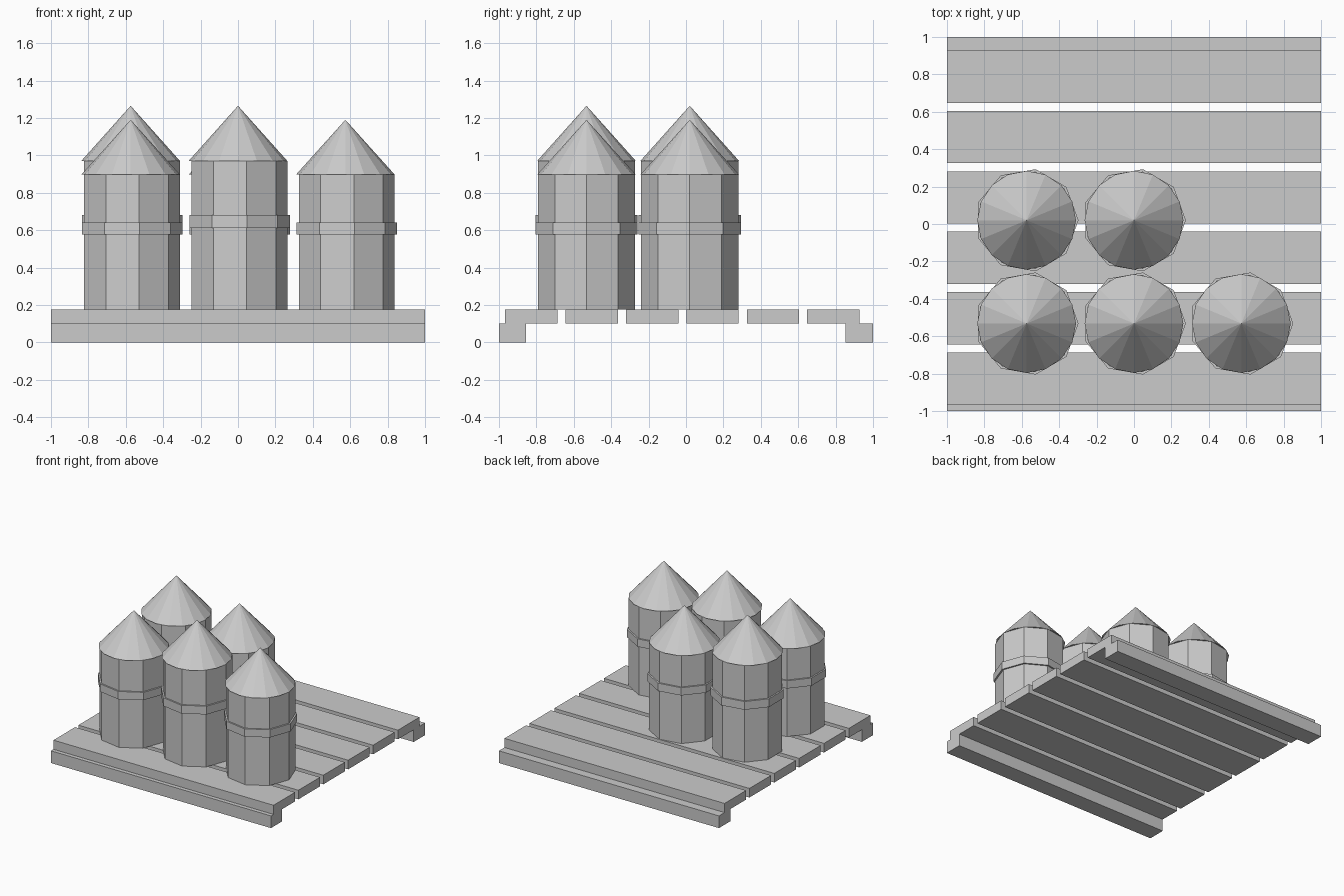
import bpy
from math import pi

if "Cube" in bpy.data.objects:
    bpy.data.objects.remove(bpy.data.objects["Cube"])


def box(name, x0, x1, y0, y1, z0, z1):
    bpy.ops.mesh.primitive_cube_add(size=1, location=((x0 + x1) / 2, (y0 + y1) / 2, (z0 + z1) / 2))
    ob = bpy.context.object
    ob.name = name
    ob.scale = (x1 - x0, y1 - y0, z1 - z0)
    bpy.ops.object.transform_apply(location=False, rotation=False, scale=True)


def taper(name, x, y, r0, r1, z0, z1, sides):
    # first vertex is turned to face +x
    bpy.ops.mesh.primitive_cone_add(vertices=sides, radius1=r0, radius2=r1, depth=z1 - z0,
                                    location=(x, y, (z0 + z1) / 2), rotation=(0, 0, -pi / 2))
    bpy.context.object.name = name


# pallet runners under the front and back edges
box("front_runner", -1, 1, -1, -0.855, 0, 0.1)
box("back_runner", -1, 1, 0.853, 1, 0, 0.1)

# pallet slats
for i in range(6):
    y = -0.967 + 0.323 * i
    box(f"slat_{i + 1}", -1, 1, y, y + 0.28, 0.1, 0.175)

# canisters: alternating tall and short, with a band and a pointed cap
spots = [(-1, 0), (0, 0), (1, 0), (-1, 1), (0, 1)]
for n, (col, row) in enumerate(spots, 1):
    x, y = 0.574 * col, -0.532 + 0.552 * row
    tall = (col + row) % 2 == 0
    top, tip = (0.97, 1.265) if tall else (0.897, 1.19)
    b0, b1 = (0.612, 0.68) if tall else (0.576, 0.64)
    taper(f"canister_body_{n}", x, y, 0.264, 0.264, 0.175, top, 9)
    taper(f"canister_band_{n}", x, y, 0.277, 0.277, b0, b1, 9)
    taper(f"canister_cap_{n}", x, y, 0.264, 0, top, tip, 16)
